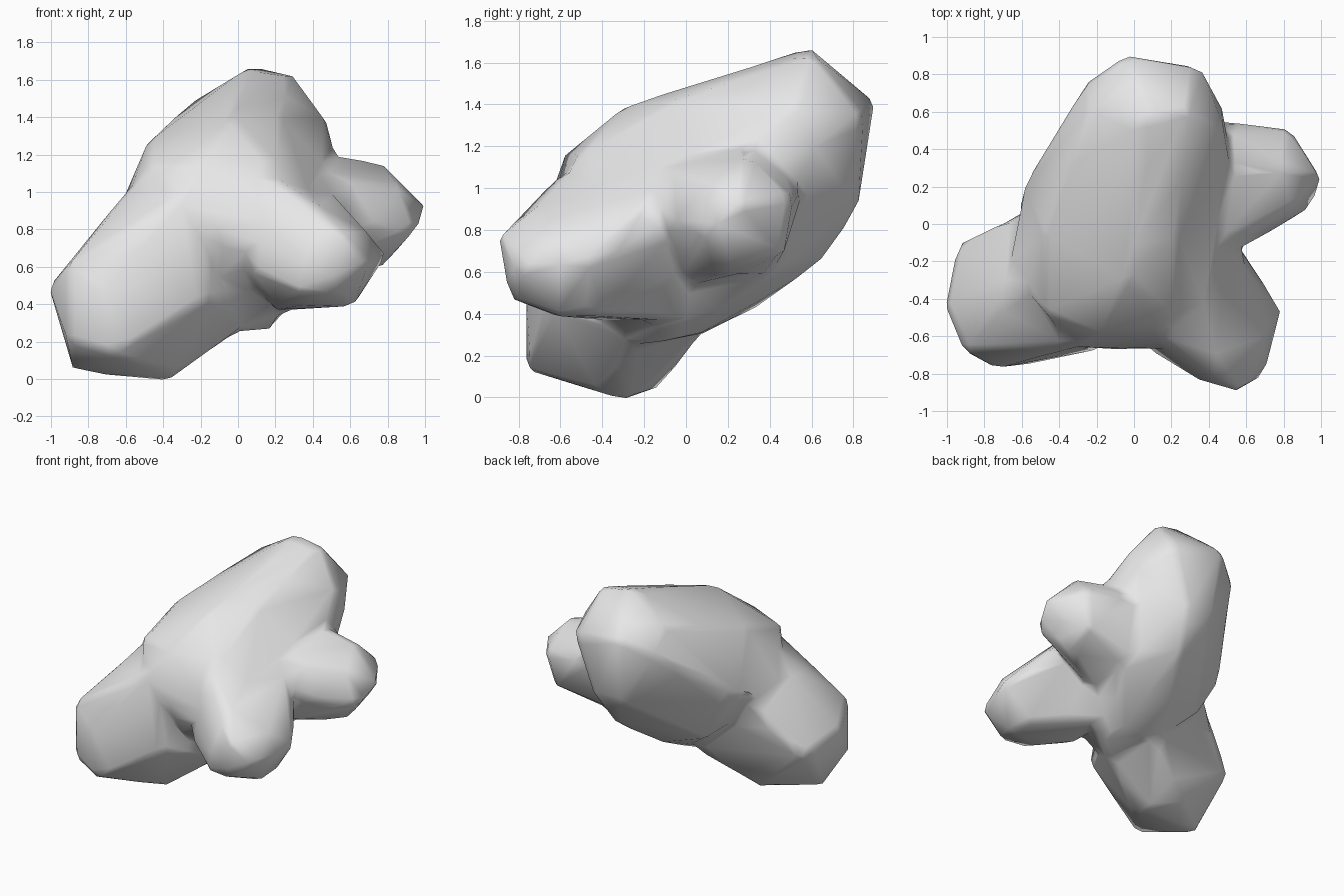
import bpy, bmesh

# One flat colour
grey = bpy.data.materials.new("light_grey")
grey.diffuse_color = (0.8, 0.8, 0.8, 1)

bm = bmesh.new()


def hull(points):
    """Add a closed convex lump wrapped around the points."""
    part = bmesh.new()
    for p in points:
        part.verts.new(p)
    bmesh.ops.convex_hull(part, input=part.verts[:])
    loose = [v for v in part.verts if not v.link_faces]
    bmesh.ops.delete(part, geom=loose, context='VERTS')
    bmesh.ops.recalc_face_normals(part, faces=part.faces[:])
    me = bpy.data.meshes.new("lump")
    part.to_mesh(me)
    part.free()
    bm.from_mesh(me)
    bpy.data.meshes.remove(me)


# Core with the upper back lobe, leaning up and back
hull([(-.03, -.3, .26), (.18, -.1, .28), (-.03, .07, .31), (.15, .07, .32),
      (-.04, .33, .44), (.15, .33, .46), (-.1, -.66, .72), (.2, -.66, .8),
      (-.3, -.65, .92), (-.48, -.47, 1.12), (-.18, -.57, 1.15),
      (-.47, -.05, 1.27), (-.04, -.29, 1.38), (-.2, .1, 1.4),
      (.22, -.05, 1.41), (.2, -.5, 1.15), (-.65, -.2, .85), (-.58, .2, .88),
      (-.48, .3, .85), (.52, -.15, .92), (.53, .12, 1.08), (.35, -.4, 1.04),
      (-.35, .25, .52), (.4, .35, .56), (.13, .65, .67),
      (.06, .59, 1.66), (.28, .6, 1.63), (.47, .52, 1.37), (.47, .28, 1.2),
      (.47, .6, 1.2), (-.24, .6, 1.47), (-.25, .75, 1.3), (-.31, .54, 1.28),
      (-.04, .89, 1.41), (.35, .83, 1.35), (.2, .81, .92), (0, .81, .92)])

# Large lower left lobe
hull([(-1, -.43, .49), (-.93, -.11, .4), (-.9, -.67, .6), (-.9, -.67, .2),
      (-.87, -.38, .05), (-.73, -.76, .45), (-.67, -.76, .14),
      (-.38, -.27, 0), (-.53, -.13, .06), (-.35, -.4, .03),
      (-.15, -.65, .45), (.05, -.25, .3), (-.17, .03, .29),
      (-.5, .1, .85), (-.62, -.34, .94), (-.54, -.3, 1.05),
      (-.3, -.64, .98), (-.1, .1, .35)])

# Right back lobe
hull([(.78, .3, 1.14), (.83, .5, .95), (1, .25, .92), (.94, .09, .79),
      (.76, .22, .6), (.78, .46, .7), (.83, .04, .85), (.85, .1, 1.02),
      (.4, .55, 1.0), (.35, .3, 1.22), (.5, -.16, .86), (.35, -.2, 1.08),
      (.35, 0, .55), (.35, .4, .6)])

# Right front lobe
hull([(.78, -.47, .66), (.56, -.89, .77), (.69, -.8, .62), (.33, -.81, .62),
      (.33, -.81, .48), (.5, -.83, .48), (.61, -.6, .4), (.35, -.62, .4),
      (.45, -.68, .91), (.68, -.6, .78), (.6, -.41, .4), (.48, -.1, 1.0),
      (.56, -.13, .75), (.2, -.4, .38), (.25, 0, .38), (.05, -.64, .6),
      (.15, -.58, 1.08)])

mesh = bpy.data.meshes.new("lobed_body")
bm.to_mesh(mesh)
bm.free()
mesh.materials.append(grey)
body = bpy.data.objects.new("lobed_body", mesh)
bpy.context.collection.objects.link(body)

# Fuse the lumps, soften the joints, reduce to a coarse smooth-shaded skin
fuse = body.modifiers.new("fuse", 'REMESH')
fuse.mode = 'VOXEL'
fuse.voxel_size = 0.035
soften = body.modifiers.new("soften", 'SMOOTH')
soften.factor = 0.5
soften.iterations = 7
swell = body.modifiers.new("swell", 'DISPLACE')
swell.mid_level = 0
swell.strength = 0.012
coarse = body.modifiers.new("coarse", 'DECIMATE')
coarse.ratio = 0.025

bpy.context.view_layer.objects.active = body
body.select_set(True)
for m in ("fuse", "soften", "swell", "coarse"):
    bpy.ops.object.modifier_apply(modifier=m)
bpy.ops.object.shade_smooth()
